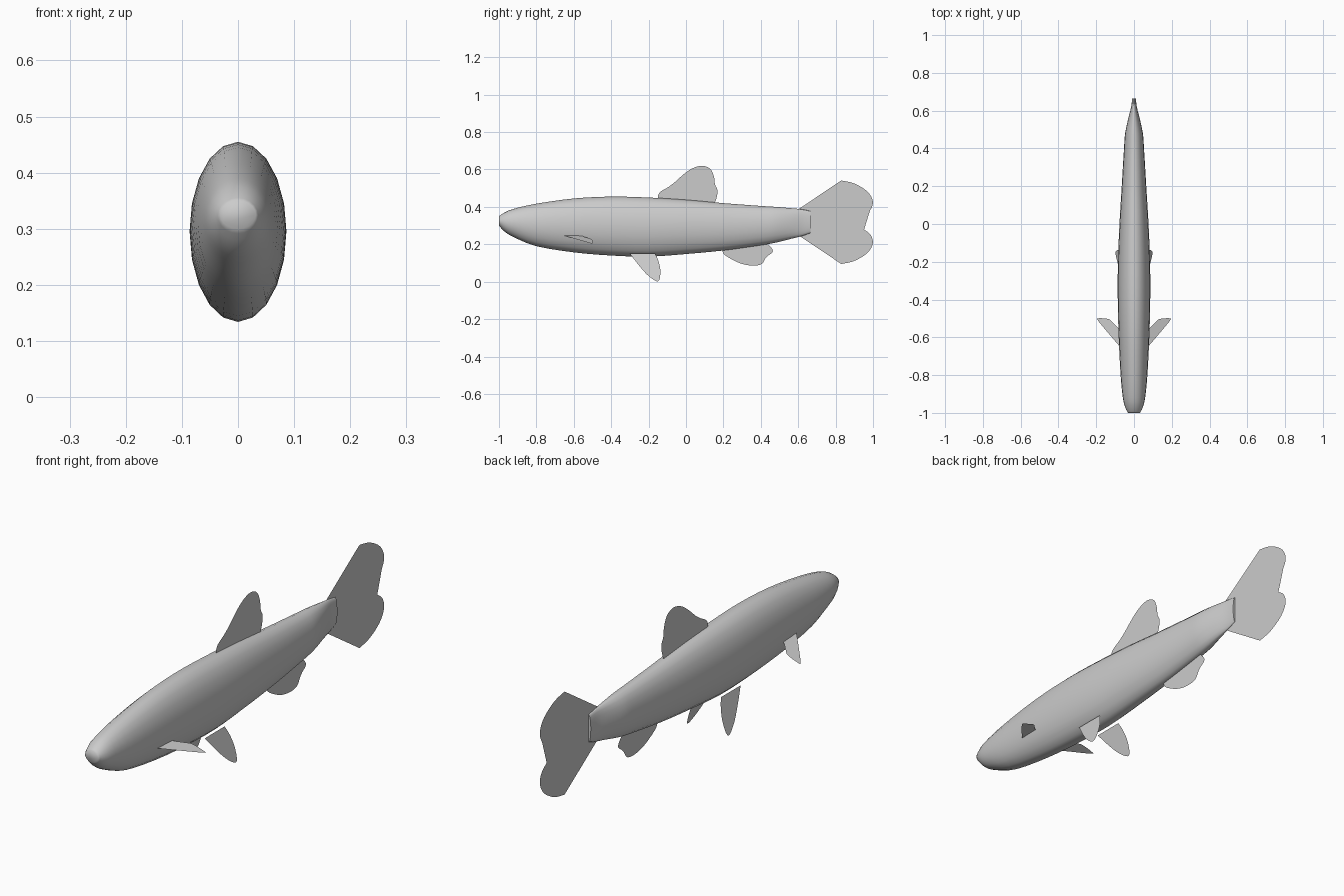
import bpy
import bmesh
import math
from mathutils import Vector

default_cube = bpy.data.objects.get("Cube")
if default_cube:
    bpy.data.objects.remove(default_cube, do_unlink=True)

# One plain grey for the whole fish
GREY = (0.6, 0.6, 0.6, 1.0)
grey = bpy.data.materials.new("plain grey")
grey.use_nodes = True
grey.diffuse_color = GREY
grey.node_tree.nodes["Principled BSDF"].inputs["Base Color"].default_value = GREY


def smooth_path(points, steps):
    """Pass a Catmull-Rom curve through the points, ends included."""
    pts = [Vector(p) for p in points]
    pts = [pts[0]] + pts + [pts[-1]]
    path = []
    for a, b, c, d in zip(pts, pts[1:], pts[2:], pts[3:]):
        if (c - b).length < 1e-6:
            continue
        for step in range(steps):
            t = step / steps
            path.append(0.5 * (2 * b + (c - a) * t
                               + (2 * a - 5 * b + 4 * c - d) * t ** 2
                               + (3 * b - a - 3 * c + d) * t ** 3))
    path.append(pts[-1])
    return path


def add_object(name, bm):
    mesh = bpy.data.meshes.new(name)
    bm.to_mesh(mesh)
    bm.free()
    mesh.materials.append(grey)
    obj = bpy.data.objects.new(name, mesh)
    bpy.context.collection.objects.link(obj)
    return obj


def add_fin(name, outline, place, steps=4):
    """Fill an outline as a thin sheet; place maps its two axes into space."""
    bm = bmesh.new()
    verts = [bm.verts.new(place(u, v)) for u, v in smooth_path(outline, steps)]
    face = bm.faces.new(verts)
    bmesh.ops.triangulate(bm, faces=[face])
    return add_object(name, bm)


def upright(y, z):
    return (0, y, z)


# Body: elliptical rings lofted along the length
# each row is (y, top, bottom, half width)
BODY = [
    (-1.0, .35, .30, .032), (-.97, .37, .268, .047), (-.92, .39, .238, .059),
    (-.8, .417, .19, .071), (-.6, .445, .157, .081), (-.4, .455, .14, .086),
    (-.2, .45, .134, .085), (0, .438, .148, .077), (.2, .42, .167, .065),
    (.4, .405, .195, .053), (.48, .4, .209, .047), (.56, .393, .229, .03),
    (.62, .387, .244, .015), (.665, .378, .26, .01),
]
SIDES = 20

bm = bmesh.new()
rings = []
for y, top, bottom, width in smooth_path(BODY, 3):
    middle, height = (top + bottom) / 2, (top - bottom) / 2
    ring = []
    for i in range(SIDES):
        angle = math.tau * i / SIDES
        ring.append(bm.verts.new((width * math.sin(angle), y,
                                  middle + height * math.cos(angle))))
    rings.append(ring)
for near, far in zip(rings, rings[1:]):
    for i in range(SIDES):
        j = (i + 1) % SIDES
        bm.faces.new((near[i], near[j], far[j], far[i])).smooth = True
bm.faces.new(rings[0]).smooth = True
bm.faces.new(rings[-1])
bmesh.ops.recalc_face_normals(bm, faces=bm.faces)
add_object("body", bm)

# Dorsal fin on the back
add_fin("dorsal_fin", [
    (-.14, .43), (-.15, .45), (-.138, .48), (-.08, .515), (-.02, .568),
    (.03, .604), (.085, .62), (.13, .603), (.15, .56), (.155, .52),
    (.168, .49), (.165, .455), (.15, .41)], upright)

# Anal fin under the rear
add_fin("anal_fin", [
    (.2, .19), (.198, .153), (.24, .122), (.3, .095), (.36, .086),
    (.405, .095), (.43, .132), (.465, .163), (.44, .2)], upright)

# Tail fin: the upper lobe is reflected to make the lower one
TAIL_AXIS = .318
upper_lobe = [
    (.6, .387), (.83, .541), (.83, .541), (.9, .525), (.97, .482),
    (.999, .43), (.985, .383), (.945, .352), (.915, .325)]
lower_lobe = [(y, 2 * TAIL_AXIS - z) for y, z in reversed(upper_lobe)]
# a doubled corner keeps the straight leading edges straight
add_fin("tail_fin", upper_lobe + lower_lobe, upright)

# Paired fins, one set for each side
PECTORAL = [
    (.07, -.655), (.083, -.64), (.14, -.573), (.193, -.508), (.187, -.499),
    (.135, -.503), (.112, -.522), (.085, -.55), (.07, -.56)]
PELVIC = [
    (-.3, .15), (-.3, .15), (-.25, .085), (-.205, .035), (-.16, .003),
    (-.142, .012), (-.137, .06), (-.147, .11), (-.165, .15), (-.165, .15)]

for side, sign in (("left", 1), ("right", -1)):
    def spread(x, y):
        return (sign * x, y, .243 - (x - .083) * .345)

    def splay(y, z):
        return (sign * (.052 + (.148 - z) * .311), y, max(z, 0))

    add_fin(side + "_pectoral_fin", PECTORAL, spread)
    add_fin(side + "_pelvic_fin", PELVIC, splay)
